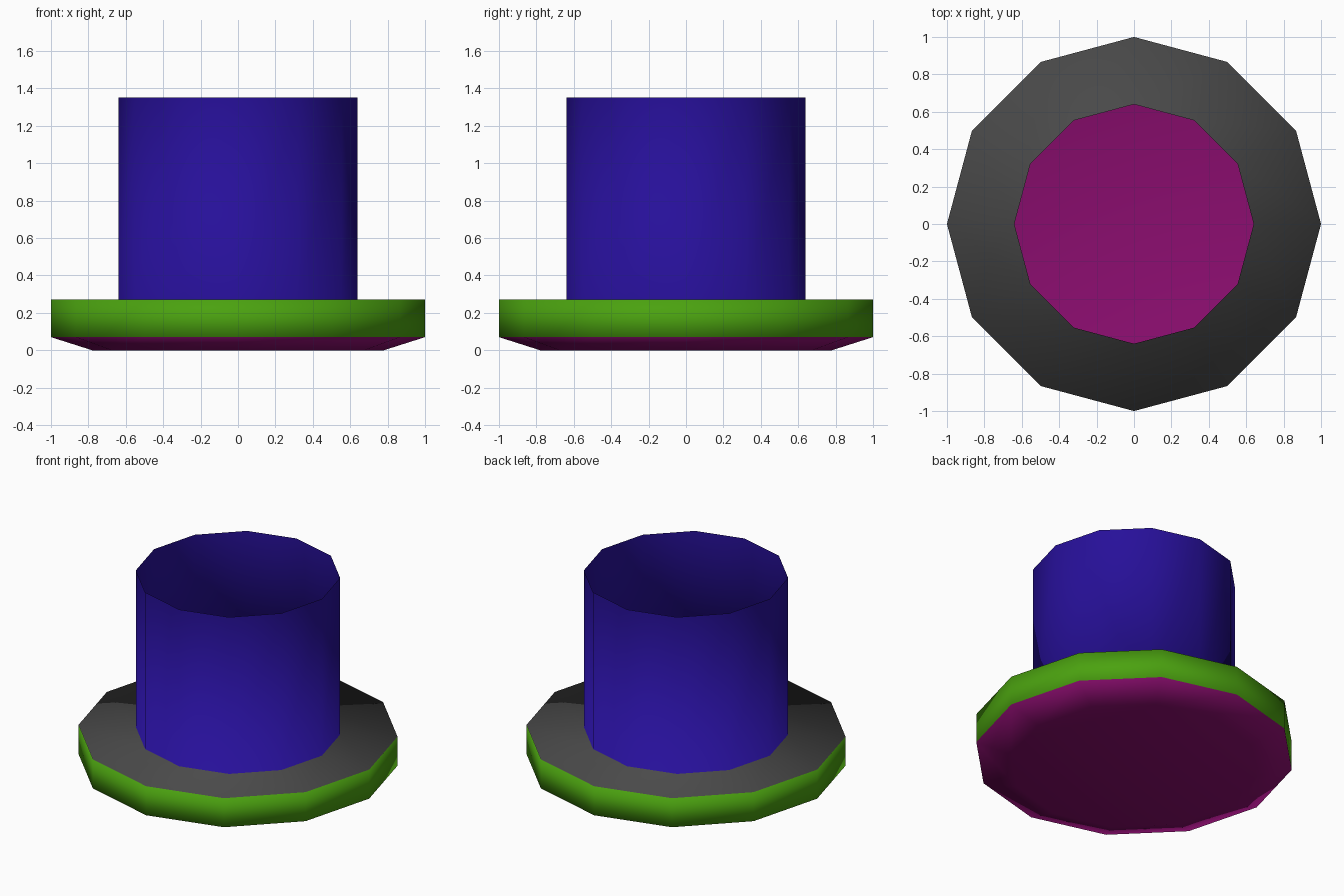
import bpy
import bmesh
from math import cos, sin, tau

cube = bpy.data.objects.get("Cube")
if cube:
    bpy.data.objects.remove(cube, do_unlink=True)

SIDES = 12


def make_material(name, rgb):
    mat = bpy.data.materials.new(name)
    mat.use_nodes = True
    color = (*rgb, 1.0)
    mat.diffuse_color = color
    mat.node_tree.nodes["Principled BSDF"].inputs["Base Color"].default_value = color
    return mat


materials = [
    make_material("magenta", (0.26, 0.004, 0.16)),
    make_material("green", (0.07, 0.36, 0.005)),
    make_material("dark grey", (0.068, 0.068, 0.068)),
    make_material("deep blue", (0.02, 0.005, 0.32)),
]
MAGENTA, GREEN, GREY, BLUE = range(4)

# Profile from base to open rim: radius, height, colour of the band below
profile = [
    (0.78, 0.0, MAGENTA),   # edge of the base disc
    (1.0, 0.07, MAGENTA),   # sloped underside
    (1.0, 0.27, GREEN),     # brim edge
    (0.64, 0.27, GREY),     # brim top
    (0.64, 1.35, BLUE),     # open tube
]

bm = bmesh.new()
rings = [
    [bm.verts.new((r * cos(tau * i / SIDES), r * sin(tau * i / SIDES), z))
     for i in range(SIDES)]
    for r, z, _ in profile
]

# Base disc, facing down
base = bm.faces.new(reversed(rings[0]))
base.material_index = MAGENTA

# Bands between neighbouring rings
for lower, upper, (_, _, colour) in zip(rings, rings[1:], profile[1:]):
    for i in range(SIDES):
        j = (i + 1) % SIDES
        face = bm.faces.new((lower[i], lower[j], upper[j], upper[i]))
        face.material_index = colour

for face in bm.faces:
    face.smooth = True

mesh = bpy.data.meshes.new("brimmed_tube")
bm.to_mesh(mesh)
bm.free()
for mat in materials:
    mesh.materials.append(mat)

tube = bpy.data.objects.new("brimmed_tube", mesh)
bpy.context.collection.objects.link(tube)
